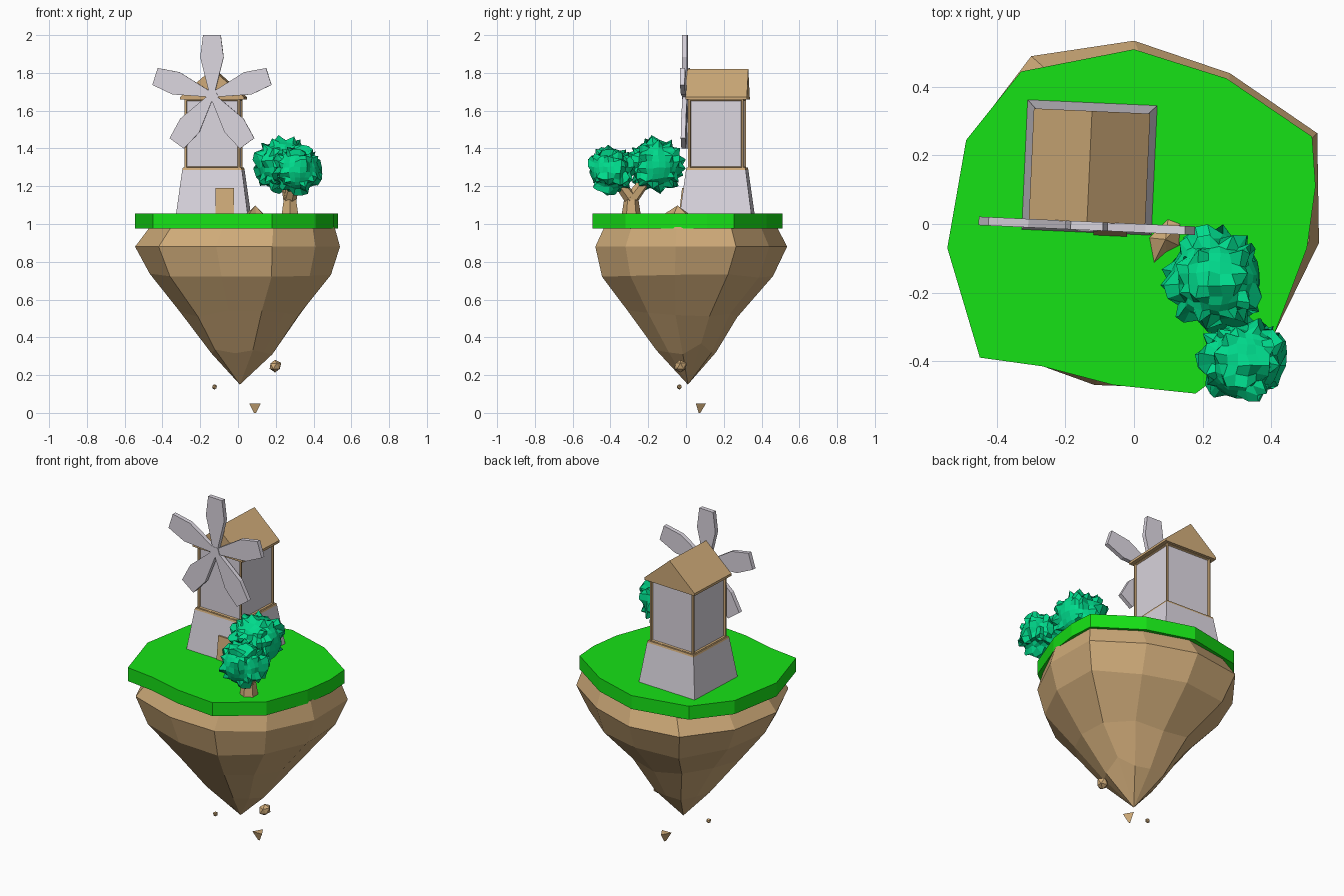
import bpy, bmesh, random
from math import radians
from mathutils import Matrix, Vector

random.seed(4)
if "Cube" in bpy.data.objects:
    bpy.data.objects.remove(bpy.data.objects["Cube"])


def material(name, rgb):
    m = bpy.data.materials.new(name)
    m.use_nodes = True
    m.diffuse_color = (*rgb, 1)
    m.node_tree.nodes["Principled BSDF"].inputs["Base Color"].default_value = (*rgb, 1)
    return m


GRASS = material("grass green", (0.008, 0.76, 0.008))
EARTH = material("earth tan", (0.62, 0.405, 0.19))
PLASTER = material("pale lilac grey", (0.71, 0.67, 0.74))
LEAF = material("leaf teal", (0.0, 0.7, 0.26))


def finish(name, bm, *mats, matrix=Matrix()):
    bmesh.ops.recalc_face_normals(bm, faces=bm.faces)
    mesh = bpy.data.meshes.new(name)
    bm.to_mesh(mesh)
    bm.free()
    for m in mats:
        mesh.materials.append(m)
    ob = bpy.data.objects.new(name, mesh)
    ob.matrix_world = matrix
    bpy.context.collection.objects.link(ob)


def add_prism(bm, points, offset):
    """Closed solid: a polygon swept along an offset."""
    low = [bm.verts.new(p) for p in points]
    high = [bm.verts.new(Vector(p) + Vector(offset)) for p in points]
    bm.faces.new(low)
    bm.faces.new(high)
    for i in range(len(low)):
        j = i - 1
        bm.faces.new((low[j], low[i], high[i], high[j]))


def prism(name, points, offset, mat, matrix=Matrix()):
    bm = bmesh.new()
    add_prism(bm, points, offset)
    finish(name, bm, mat, matrix=matrix)


def frustum_bm(half_low, half_high, z0, z1):
    bm = bmesh.new()
    bmesh.ops.create_cube(bm, size=2)
    for v in bm.verts:
        h, z = (half_high, z1) if v.co.z > 0 else (half_low, z0)
        v.co = (v.co.x * h, v.co.y * h, z)
    return bm


# Grass slab
outline = [(0, .51), (.27, .425), (.52, .255), (.53, .11), (.505, -.07), (.41, -.32),
           (.18, -.495), (-.06, -.47), (-.27, -.415), (-.45, -.39), (-.545, -.07),
           (-.49, .245), (-.33, .445)]
prism("grass_slab", [(x, y, 0.975) for x, y in outline], (0, 0, 0.08), GRASS)

# Floating rock: rings that shrink and drift towards the tip
widest = [(0, .535), (.28, .44), (.535, .265), (.54, -.055), (.41, -.32), (.18, -.48),
          (-.115, -.47), (-.42, -.36), (-.545, -.07), (-.49, .24), (-.3, .49)]
bm = bmesh.new()
rings = []
for z, scale, dx, dy, jitter in [(.985, .9, .025, 0, 0), (.88, 1, 0, 0, 0),
                                 (.73, .89, .015, -.01, .015), (.52, .575, .02, -.025, .025),
                                 (.34, .31, .02, 0, .03)]:
    ring = []
    for x, y in widest:
        s = scale + random.uniform(-jitter, jitter)
        ring.append(bm.verts.new((x * s + dx, y * s + dy,
                                  z + random.uniform(-jitter, jitter))))
    rings.append(ring)
tip = bm.verts.new((.01, .01, .15))
bm.faces.new(rings[0])
for i in range(len(widest)):
    for a, b in zip(rings, rings[1:]):
        bm.faces.new((a[i - 1], a[i], b[i], b[i - 1]))
    bm.faces.new((rings[-1][i - 1], rings[-1][i], tip))
finish("island_rock", bm, EARTH)

# Windmill frame of reference, turned slightly
MILL = Matrix.Translation((-.13, .165, 0)) @ Matrix.Rotation(radians(-2.6), 4, "Z")

# Tapered base with a tan top ledge
finish("mill_base", frustum_bm(.19, .158, 1.05, 1.287), PLASTER, matrix=MILL)
finish("base_ledge", frustum_bm(.158, .155, 1.287, 1.298), EARTH, matrix=MILL)

# Upper tower: tan frame with recessed plaster panels
bm = frustum_bm(.147, .147, 1.29, 1.665)
sides = [f for f in bm.faces if abs(f.normal.z) < .5]
bmesh.ops.inset_individual(bm, faces=sides, thickness=.014, depth=0)
bmesh.ops.inset_individual(bm, faces=sides, thickness=.006, depth=-.008)
for f in sides:
    f.material_index = 1
finish("mill_tower", bm, EARTH, PLASTER, matrix=MILL)

# Gable roof, ridge running front to back
prism("mill_roof", [(-.17, -.16, 1.658), (.17, -.16, 1.658), (.17, -.16, 1.672),
                    (0, -.16, 1.82), (-.17, -.16, 1.672)], (0, .325, 0), EARTH, MILL)

# Door
prism("door", [(.02, -.197, 1.05), (.118, -.197, 1.05), (.118, -.181, 1.19),
               (.02, -.181, 1.19)], (0, .06, 0), EARTH, MILL)

# Sails: five blades round a hub
bm = bmesh.new()
half = [(.017, .02), (.062, .2), (.047, .317)]
blade = half + [(-x, z) for x, z in reversed(half)]
hub = Vector((0, -.183, 1.683))
for k in range(5):
    turn = Matrix.Rotation(radians(72 * k), 3, "Y")
    add_prism(bm, [turn @ Vector((x, 0, z)) + hub for x, z in blade], (0, .025, 0))
pentagon = [Matrix.Rotation(radians(72 * k + 36), 3, "Y") @ Vector((0, -.003, .034)) + hub
            for k in range(5)]
add_prism(bm, pentagon, (0, .03, 0))
finish("sails", bm, PLASTER, matrix=MILL)


# Forked tree trunk
def limb(bm, start, end, r0, r1):
    start, end = Vector(start), Vector(end)
    axis = end - start
    place = Matrix.Translation((start + end) / 2) @ \
        axis.to_track_quat("Z", "Y").to_matrix().to_4x4()
    bmesh.ops.create_cone(bm, cap_ends=True, segments=6, radius1=r0, radius2=r1,
                          depth=axis.length, matrix=place)


bm = bmesh.new()
fork = (.275, -.29, 1.13)
limb(bm, (.275, -.29, 1.04), fork, .052, .038)
limb(bm, fork, (.25, -.2, 1.25), .036, .028)
limb(bm, fork, (.3, -.37, 1.24), .036, .028)
finish("tree_trunk", bm, EARTH)


# Spiky foliage balls made from a rounded grid cube
def foliage(name, centre, radius):
    bm = bmesh.new()
    bmesh.ops.create_cube(bm, size=2)
    bmesh.ops.subdivide_edges(bm, edges=bm.edges[:], cuts=6, use_grid_fill=True)
    for v in bm.verts:
        spike = random.uniform(1.18, 1.27) if random.random() < .27 else random.uniform(.97, 1.03)
        shift = Vector([random.uniform(-.04, .04) for _ in range(3)])
        v.co = (v.co.normalized() + shift).normalized() * radius * spike
    finish(name, bm, LEAF, matrix=Matrix.Translation(centre))


foliage("foliage_large", (.237, -.16, 1.315), .131)
foliage("foliage_small", (.316, -.397, 1.287), .112)

# Stone on the grass: a faceted peak over an uneven footprint
bm = bmesh.new()
foot = [bm.verts.new((x, y, 1.05)) for x, y in
        [(.04, -.04), (.055, -.12), (.095, -.085), (.135, -.065), (.14, .005), (.1, .02)]]
peak = bm.verts.new((.092, -.045, 1.098))
bm.faces.new(foot)
for i in range(len(foot)):
    bm.faces.new((foot[i - 1], foot[i], peak))
finish("grass_stone", bm, EARTH)


# Loose stones drifting below
def stone(name, centre, size):
    bm = bmesh.new()
    bmesh.ops.create_icosphere(bm, subdivisions=1, radius=1)
    for v in bm.verts:
        v.co = v.co * random.uniform(.88, 1.1) * size
    finish(name, bm, EARTH, matrix=Matrix.Translation(centre))


stone("drifting_stone_large", (.196, -.03, .248), .035)
stone("drifting_stone_small", (-.124, -.035, .138), .014)

# Drifting shard, point down
bm = bmesh.new()
bmesh.ops.create_cone(bm, cap_ends=True, segments=3, radius1=.006, radius2=.036, depth=.05)
finish("drifting_shard", bm, EARTH, matrix=Matrix.Translation((.09, .07, .025)))
